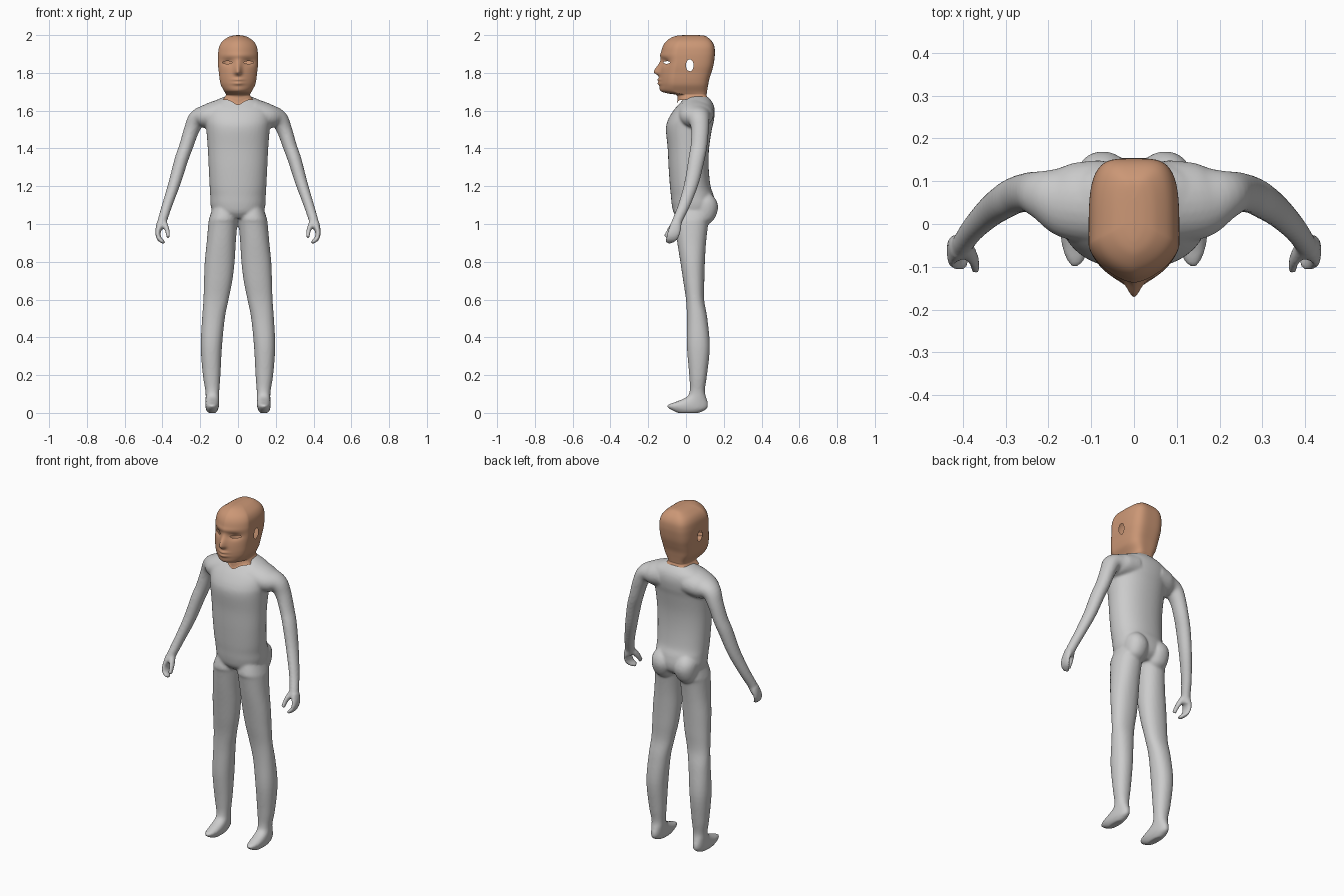
import bpy, bmesh, math
from mathutils import Vector

if "Cube" in bpy.data.objects:
    bpy.data.objects.remove(bpy.data.objects["Cube"])


def material(name, rgb):
    m = bpy.data.materials.new(name)
    m.diffuse_color = (*rgb, 1)
    m.use_nodes = True
    m.node_tree.nodes["Principled BSDF"].inputs["Base Color"].default_value = m.diffuse_color
    return m


GREY = material("suit grey", (0.6, 0.6, 0.6))
SKIN = material("skin tan", (0.6, 0.31, 0.18))


def smooth_rows(keys, subs):
    """Catmull-Rom interpolation between rows of numbers."""
    out = []
    last = len(keys) - 1
    for i in range(last):
        p = [keys[min(max(j, 0), last)] for j in (i - 1, i, i + 1, i + 2)]
        for s in range(subs):
            t = s / subs
            out.append([0.5 * (2 * b + (c - a) * t + (2 * a - 5 * b + 4 * c - d) * t * t
                               + (3 * b - a - 3 * c + d) * t ** 3)
                        for a, b, c, d in zip(*p)])
    out.append(list(keys[-1]))
    return out


def skin_rings(bm, rings, cap_start=True, cap_end=True):
    loops = [[bm.verts.new(p) for p in r] for r in rings]
    n = len(loops[0])
    for a, b in zip(loops, loops[1:]):
        for i in range(n):
            bm.faces.new((a[i], a[(i + 1) % n], b[(i + 1) % n], b[i]))
    if cap_start:
        bm.faces.new(loops[0][::-1])
    if cap_end:
        bm.faces.new(loops[-1])


def loft(bm, keys, side=1, n_front=2.2, n_back=2.2, frac=0.5, segs=48, subs=5, cap_start=True):
    """Horizontal superellipse sections; each key is z, x0, x1, y0, y1."""
    rings = []
    for z, x0, x1, y0, y1 in smooth_rows(keys, subs):
        cx, hw, cy = (x0 + x1) / 2, (x1 - x0) / 2, y0 + frac * (y1 - y0)
        ring = []
        for i in range(segs):
            a = 2 * math.pi * i / segs
            c, s = math.cos(a), math.sin(a)
            n = n_back if s > 0 else n_front
            r = (abs(c) ** n + abs(s) ** n) ** (-1 / n)
            ring.append((side * (cx + hw * r * c), cy + (y1 - cy if s > 0 else cy - y0) * r * s, z))
        rings.append(ring)
    skin_rings(bm, rings, cap_start)


def tube(bm, keys, side=1, segs=24, subs=5):
    """Elliptical tube along a path; each key is x, y, z, radius across, radius along y."""
    rows = smooth_rows(keys, subs)
    pts = [Vector(r[:3]) for r in rows]
    rings = []
    for i, r in enumerate(rows):
        t = (pts[min(i + 1, len(pts) - 1)] - pts[max(i - 1, 0)]).normalized()
        u = t.cross(Vector((0, 1, 0))).normalized()
        v = u.cross(t)
        ring = []
        for k in range(segs):
            a = 2 * math.pi * k / segs
            p = pts[i] + u * r[3] * math.cos(a) + v * r[4] * math.sin(a)
            ring.append((side * p.x, p.y, p.z))
        rings.append(ring)
    skin_rings(bm, rings)


def finish(bm, name, mat):
    bmesh.ops.recalc_face_normals(bm, faces=bm.faces)
    for f in bm.faces:
        f.smooth = True
    me = bpy.data.meshes.new(name)
    bm.to_mesh(me)
    bm.free()
    me.materials.append(mat)
    ob = bpy.data.objects.new(name, me)
    bpy.context.collection.objects.link(ob)
    return ob


# ---- body: torso, legs, arms and hands fused into one smooth surface
torso = [(z, -w, w, f, b) for z, w, f, b in (
    (1.03, .08, -.04, .11), (1.06, .13, -.065, .145), (1.1, .145, -.075, .155),
    (1.15, .147, -.08, .147), (1.2, .15, -.085, .13), (1.3, .155, -.092, .12),
    (1.4, .16, -.097, .122), (1.5, .168, -.106, .137), (1.55, .175, -.096, .148),
    (1.6, .175, -.067, .152), (1.64, .145, -.032, .142), (1.675, .07, .0, .115))]
leg = [(1.1, .01, .13, -.05, .13), (1.03, .003, .152, -.066, .13), (1.0, .004, .157, -.06, .118),
       (.9, .012, .166, -.046, .106), (.8, .018, .176, -.03, .1), (.7, .03, .18, -.015, .097),
       (.6, .05, .183, 0, .096), (.5, .07, .19, .005, .113), (.35, .085, .197, .005, .126),
       (.2, .093, .186, .017, .111), (.12, .099, .173, .02, .1), (.085, .1, .171, .004, .106),
       (.06, .1, .172, -.05, .114), (.04, .1, .173, -.1, .117), (.02, .105, .17, -.085, .108),
       (.0, .115, .16, -.045, .07)]
buttock = [(.99, .06, .08, .09, .1), (1.02, .025, .125, .03, .145), (1.08, .008, .137, .02, .169),
           (1.13, .02, .13, .03, .158), (1.17, .06, .09, .08, .12)]
arm = [(.08, .05, 1.585, .08, .1), (.16, .055, 1.57, .066, .087), (.215, .068, 1.555, .05, .058),
       (.245, .074, 1.5, .041, .047), (.275, .068, 1.41, .037, .044), (.3, .055, 1.34, .036, .043),
       (.335, .03, 1.22, .032, .038), (.375, -.01, 1.1, .027, .031), (.4, -.045, 1.02, .025, .027),
       (.411, -.058, .98, .022, .03)]
fingers = [(.411, -.052, 1.0, .022, .03), (.424, -.064, .955, .014, .034),
           (.416, -.078, .922, .013, .03), (.392, -.096, .902, .009, .016)]
thumb = [(.4, -.045, 1.02, .02, .02), (.377, -.078, .975, .013, .018), (.369, -.108, .93, .01, .013)]

bm = bmesh.new()
loft(bm, torso)
for side in (1, -1):
    loft(bm, leg, side)
    loft(bm, buttock, side)
    for path in (arm, fingers, thumb):
        tube(bm, path, side)
body = finish(bm, "body", GREY)
fuse = body.modifiers.new("fuse", 'REMESH')
fuse.mode = 'VOXEL'
fuse.voxel_size = 0.007
fuse.use_smooth_shade = True
relax = body.modifiers.new("relax", 'SMOOTH')
relax.factor = 0.5
relax.iterations = 6

# ---- head: hollow shell with collar, open at the bottom
head = [(z, -w, w, f, b) for z, w, f, b in (
    (1.658, .08, -.052, .118), (1.672, .07, -.046, .113), (1.684, .064, -.05, .108),
    (1.692, .067, -.1, .11), (1.705, .074, -.135, .112), (1.735, .09, -.141, .117),
    (1.765, .097, -.142, .123), (1.8, .101, -.14, .134), (1.835, .105, -.135, .144),
    (1.87, .106, -.132, .15), (1.905, .105, -.132, .153), (1.94, .099, -.123, .15),
    (1.967, .083, -.105, .137), (1.988, .054, -.075, .115), (1.997, .028, -.045, .095),
    (2.0, .003, -.01, .06))]
bm = bmesh.new()
loft(bm, head, n_front=1.6, n_back=4, frac=0.3, segs=160, subs=8, cap_start=False)


def bump(d, width):
    return math.exp(-(d / width) ** 2)


# face relief and collar point
for v in bm.verts:
    x, y, z = abs(v.co.x), v.co.y, v.co.z
    if z < 1.685 and y < 0:
        v.co.z -= 0.028 * min(1, (1.685 - z) / .02) * bump(x, .035)
    if y < -0.03:
        v.co.y -= (0.031 * bump(x, .018) * bump(z - 1.805, .042 if z > 1.805 else .016)
                   + 0.009 * bump(x, .028) * (bump(z - 1.764, .008) + bump(z - 1.744, .009))
                   - 0.013 * bump(x - .055, .03) * bump(z - 1.857, .018)
                   + 0.004 * bump(x, .08) * bump(z - 1.892, .014))


def cut_hole(axis, c0, cz, r0, rz, inside):
    """Open an elliptical hole in the shell and round its rim."""
    def dist(p):
        return math.hypot((p[axis] - c0) / r0, (p.z - cz) / rz)
    hit = [f for f in bm.faces
           if inside(f.calc_center_median()) and dist(f.calc_center_median()) < 1]
    bmesh.ops.delete(bm, geom=hit, context='FACES')
    for v in bm.verts:
        d = dist(v.co)
        if v.is_boundary and inside(v.co) and 0.3 < d < 1.7:
            v.co[axis] = c0 + (v.co[axis] - c0) / d
            v.co.z = cz + (v.co.z - cz) / d


# eye slits and ear holes
for s in (1, -1):
    cut_hole(0, s * .057, 1.855, .026, .007, lambda p: p.y < -.04)
    cut_hole(1, .02, 1.84, .02, .032, lambda p, s=s: p.x * s > .05)
finish(bm, "head", SKIN)
